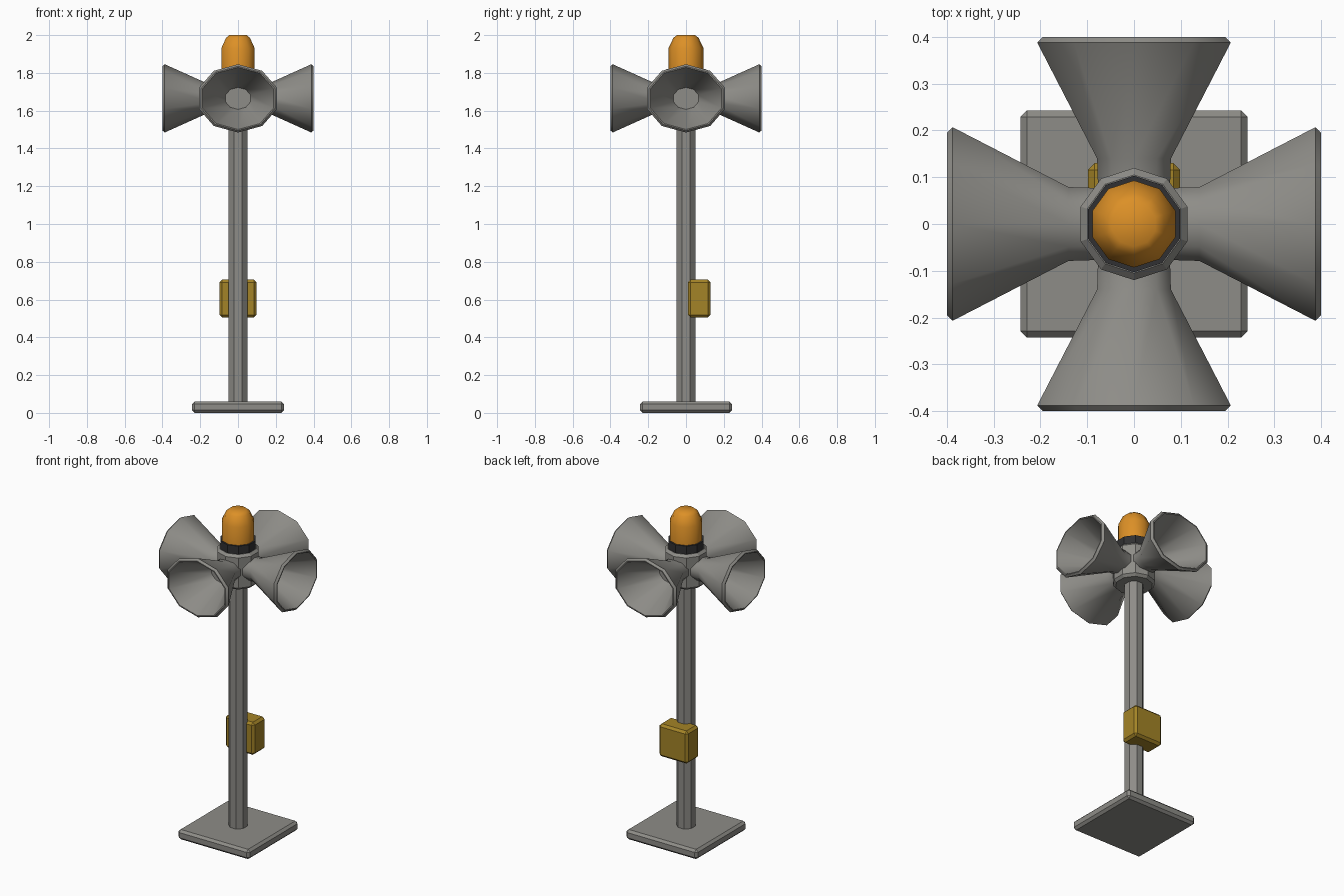
import bpy, bmesh, math
from math import pi, cos, sin

cube = bpy.data.objects.get("Cube")
if cube:
    bpy.data.objects.remove(cube, do_unlink=True)


def material(name, rgb):
    m = bpy.data.materials.new(name)
    m.use_nodes = True
    m.diffuse_color = (*rgb, 1)
    m.node_tree.nodes["Principled BSDF"].inputs["Base Color"].default_value = (*rgb, 1)
    return m


GREY = material("grey metal", (0.27, 0.265, 0.245))
AMBER = material("amber lamp", (0.72, 0.28, 0.02))
YELLOW = material("ochre paint", (0.37, 0.23, 0.02))
BLACK = material("black rubber", (0.03, 0.03, 0.032))


def finish(bm, name, mat, smooth=None):
    bmesh.ops.recalc_face_normals(bm, faces=bm.faces)
    mesh = bpy.data.meshes.new(name)
    bm.to_mesh(mesh)
    bm.free()
    mesh.materials.append(mat)
    obj = bpy.data.objects.new(name, mesh)
    bpy.context.collection.objects.link(obj)
    if smooth:
        bpy.ops.object.select_all(action="DESELECT")
        obj.select_set(True)
        bpy.context.view_layer.objects.active = obj
        bpy.ops.object.shade_smooth_by_angle(angle=math.radians(smooth))
    return obj


def lathe(name, profile, mat, sides=10, start=pi / 2, squash=1, smooth=None):
    """Loft rings of (radius, height) along z and cap both ends."""
    bm = bmesh.new()
    angles = [start + 2 * pi * i / sides for i in range(sides)]
    rings = [[bm.verts.new((r * cos(a), r * squash * sin(a), z)) for a in angles]
             for r, z in profile]
    for low, high in zip(rings, rings[1:]):
        for i in range(sides):
            j = (i + 1) % sides
            bm.faces.new((low[i], low[j], high[j], high[i]))
    bm.faces.new(rings[0])
    bm.faces.new(rings[-1])
    return finish(bm, name, mat, smooth)


def box(name, size, centre, bevel, mat):
    bm = bmesh.new()
    bmesh.ops.create_cube(bm, size=1)
    bmesh.ops.scale(bm, vec=size, verts=bm.verts)
    bmesh.ops.translate(bm, vec=centre, verts=bm.verts)
    bmesh.ops.bevel(bm, geom=bm.edges[:], offset=bevel, segments=1, affect="EDGES")
    return finish(bm, name, mat)


# Base, post and control box
box("base_plate", (0.486, 0.486, 0.06), (0, 0, 0.03), 0.014, GREY)
lathe("post", [(0.054, 0.05), (0.054, 1.58)], GREY, sides=8, start=pi / 8)
box("control_box", (0.196, 0.12, 0.2), (0, 0.07, 0.605), 0.014, YELLOW)

# Hub carrying the horns
lathe("hub", [(0.105, 1.555), (0.12, 1.57), (0.12, 1.755), (0.105, 1.77)], GREY)

# Lamp on its collar
lathe("lamp_collar", [(0.103, 1.765), (0.103, 1.82)], BLACK)
lathe("lamp", [(0.093, 1.8), (0.093, 1.93), (0.067, 1.985), (0.048, 2.0)],
      AMBER, smooth=40)

# Four horns: outer skin, rim, then the hollow bell
horn_profile = [(0.08, 0.05), (0.083, 0.14), (0.2177, 0.388), (0.205, 0.4),
                (0.198, 0.4), (0.07, 0.16)]
for name, turn in (("front", 0), ("left", 1), ("back", 2), ("right", 3)):
    horn = lathe(name + "_horn", horn_profile, GREY, squash=0.83, smooth=42)
    horn.rotation_euler = (pi / 2, 0, turn * pi / 2)
    horn.location.z = 1.665
